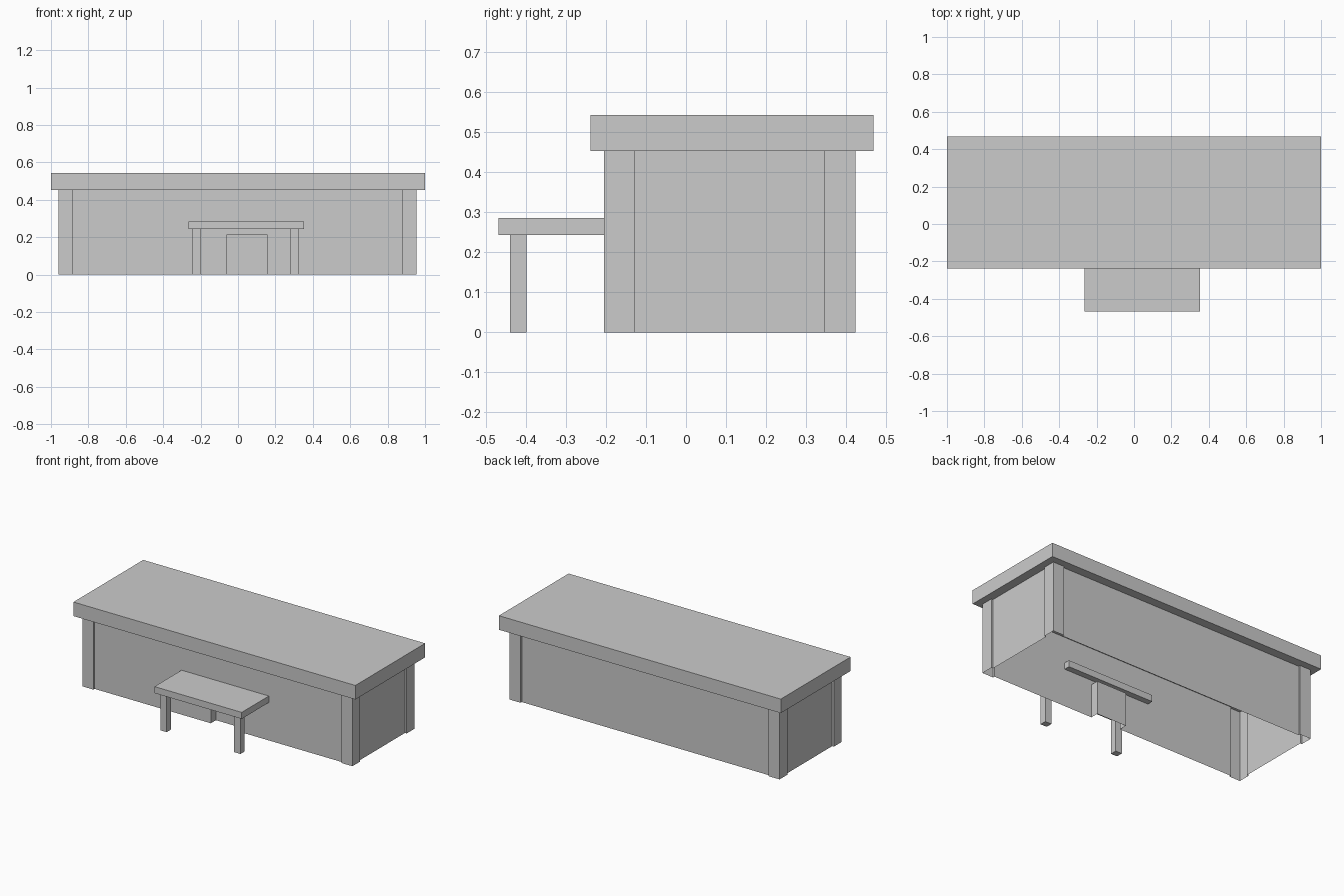
import bpy, bmesh
from mathutils import Vector

if "Cube" in bpy.data.objects:
    bpy.data.objects.remove(bpy.data.objects["Cube"])


def finish(name, bm):
    mesh = bpy.data.meshes.new(name)
    bm.to_mesh(mesh)
    bm.free()
    obj = bpy.data.objects.new(name, mesh)
    bpy.context.collection.objects.link(obj)
    return obj


def box(name, lo, hi):
    lo, hi = Vector(lo), Vector(hi)
    bm = bmesh.new()
    bmesh.ops.create_cube(bm, size=1)
    for v in bm.verts:
        v.co = (lo + hi) / 2 + v.co * (hi - lo)
    return finish(name, bm)


# Main dimensions
X0, X1, Y0, Y1 = -0.96, 0.955, -0.205, 0.423
POST, STEP = 0.078, 0.012
DOOR_L, DOOR_R, DOOR_TOP, DOOR_DEPTH = -0.058, 0.155, 0.215, 0.052
WALL_TOP = 0.453


# Plan outline: raised corner posts with recessed walls between, counter-clockwise
def corner(x, y, sx, sy):
    pts = [(x - sx * POST, y - sy * STEP), (x - sx * POST, y), (x, y),
           (x, y - sy * POST), (x - sx * STEP, y - sy * POST)]
    return pts if sx * sy < 0 else pts[::-1]


outline = [(DOOR_L, Y0 + STEP), (DOOR_R, Y0 + STEP)]
outline += corner(X1, Y0, 1, -1) + corner(X1, Y1, 1, 1)
outline += corner(X0, Y1, -1, 1) + corner(X0, Y0, -1, -1)

# Wall shell, open underneath
bm = bmesh.new()
rings = [[bm.verts.new((x, y, z)) for x, y in outline]
         for z in (0, DOOR_TOP, WALL_TOP)]
n = len(outline)
door = None
for low, high in zip(rings, rings[1:]):
    for i in range(n):
        j = (i + 1) % n
        face = bm.faces.new((low[i], low[j], high[j], high[i]))
        door = door or face

# Doorway pushed inward from the front wall, with no threshold
pushed = bmesh.ops.extrude_discrete_faces(bm, faces=[door])["faces"][0]
bmesh.ops.translate(bm, verts=pushed.verts[:], vec=(0, DOOR_DEPTH, 0))
floor = [f for f in bm.faces if all(v.co.z < 0.001 for v in f.verts)]
bmesh.ops.delete(bm, geom=floor, context='FACES')
finish("walls", bm)

# Overhanging flat roof
box("main_roof", (-1, -0.239, WALL_TOP), (1, 0.468, 0.543))

# Porch canopy, its back end passing through the wall
box("porch_roof", (-0.265, -0.468, 0.243), (0.354, -0.155, 0.285))

# Porch columns
for side, x in (("left", -0.243), ("right", 0.281)):
    box("porch_column_" + side, (x, -0.44, 0), (x + 0.045, -0.398, 0.243))
